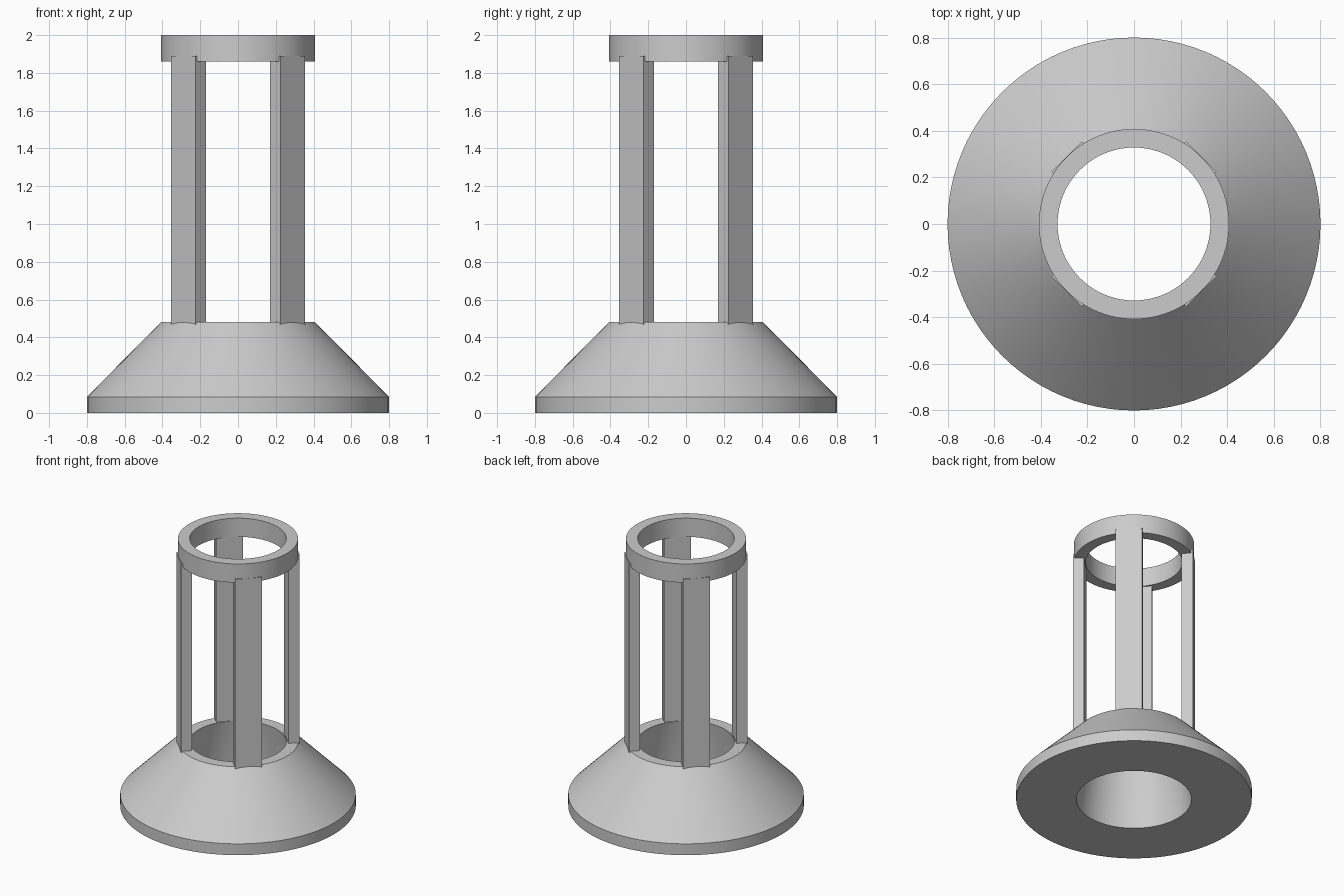
import bpy
import bmesh
import math
from mathutils import Matrix

SEGMENTS = 96

if "Cube" in bpy.data.objects:
    bpy.data.objects.remove(bpy.data.objects["Cube"], do_unlink=True)

# Single plain grey
grey = bpy.data.materials.new("light_grey")
grey.use_nodes = True
colour = (0.6, 0.6, 0.6, 1)
grey.diffuse_color = colour
grey.node_tree.nodes["Principled BSDF"].inputs["Base Color"].default_value = colour


def finish(name, bm):
    bmesh.ops.recalc_face_normals(bm, faces=bm.faces)
    mesh = bpy.data.meshes.new(name)
    bm.to_mesh(mesh)
    bm.free()
    mesh.materials.append(grey)
    obj = bpy.data.objects.new(name, mesh)
    bpy.context.collection.objects.link(obj)
    return obj


def lathe(name, profile):
    """Spin a closed (radius, height) profile around z."""
    bm = bmesh.new()
    verts = [bm.verts.new((r, 0, z)) for r, z in profile]
    edges = [bm.edges.new((v, verts[i - 1])) for i, v in enumerate(verts)]
    bmesh.ops.spin(bm, geom=verts + edges, cent=(0, 0, 0), axis=(0, 0, 1),
                   angle=math.tau, steps=SEGMENTS, use_duplicate=False)
    bmesh.ops.remove_doubles(bm, verts=bm.verts, dist=0.0005)
    obj = finish(name, bm)
    bpy.ops.object.select_all(action="DESELECT")
    obj.select_set(True)
    bpy.context.view_layer.objects.active = obj
    bpy.ops.object.shade_smooth_by_angle(angle=math.radians(25))


def post(name, angle, inner, outer, width, bottom, top):
    """Upright plate facing outward at the given angle."""
    bm = bmesh.new()
    place = (Matrix.Rotation(angle, 4, "Z")
             @ Matrix.Translation(((inner + outer) / 2, 0, (bottom + top) / 2))
             @ Matrix.Diagonal((outer - inner, width, top - bottom, 1)))
    bmesh.ops.create_cube(bm, size=1, matrix=place)
    finish(name, bm)


# Flanged conical base with a tapering bore
lathe("base", [(0.39, 0), (0.8, 0), (0.8, 0.085), (0.408, 0.48),
               (0.328, 0.48), (0.39, 0.085)])

# Top ring
lathe("top_ring", [(0.328, 1.86), (0.408, 1.86), (0.408, 2), (0.328, 2)])

# Four posts on the diagonals
for i, name in enumerate(["back_left", "back_right", "front_right", "front_left"]):
    post(name + "_post", math.radians(45 + 90 * i), 0.332, 0.409, 0.184, 0.46, 1.89)
